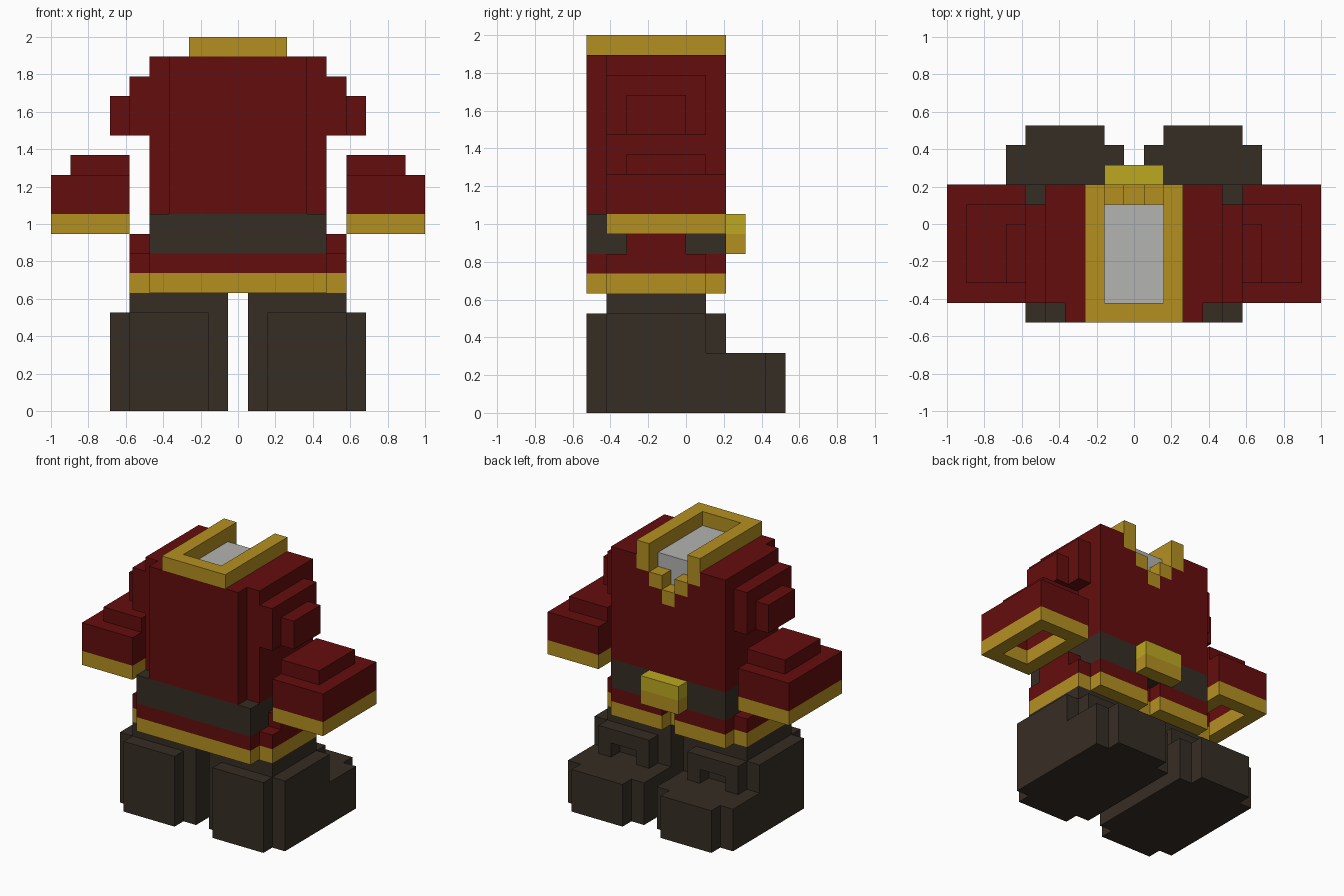
import bpy, bmesh, math
from mathutils import Vector

cube = bpy.data.objects.get("Cube")
if cube:
    bpy.data.objects.remove(cube, do_unlink=True)

U = 2 / 19  # size of one block


def srgb(r, g, b):
    lin = [c / 255 / 12.92 if c < 11 else ((c / 255 + 0.055) / 1.055) ** 2.4 for c in (r, g, b)]
    return (*lin, 1)


def material(name, rgb):
    m = bpy.data.materials.new(name)
    m.use_nodes = True
    m.diffuse_color = srgb(*rgb)
    bsdf = m.node_tree.nodes["Principled BSDF"]
    bsdf.inputs["Base Color"].default_value = srgb(*rgb)
    bsdf.inputs["Roughness"].default_value = 0.9
    return m


RED = material("deep red cloth", (101, 13, 13))
GOLD = material("gold trim", (180, 144, 33))
YELLOW = material("bright yellow metal", (188, 168, 33))
DARK = material("dark brown leather", (54, 45, 36))
GREY = material("light grey undershirt", (179, 179, 178))


def cells(boxes):
    """Unit cells covered by boxes (x0, x1, y0, y1, z0, z1), x edges on half units."""
    out = set()
    for x0, x1, y0, y1, z0, z1 in boxes:
        for i in range(math.floor(x0 + 0.5), math.floor(x1 + 0.5)):
            for j in range(y0, y1):
                for k in range(z0, z1):
                    out.add((i, j, k))
    return out


def block_part(name, mat, add, cut=(), side=1):
    """One clean blocky shell made of added boxes minus cut boxes; side -1 mirrors it."""
    filled = {(side * i, j, k) for i, j, k in cells(add) - cells(cut)}
    bm = bmesh.new()
    verts = {}

    def vert(p):
        key = tuple(round(c * 2) for c in p)
        if key not in verts:
            verts[key] = bm.verts.new(p * U)
        return verts[key]

    for cell in filled:
        mid = Vector(cell) + Vector((0, 0.5, 0.5))
        for axis in range(3):
            for sign in (-1, 1):
                near = list(cell)
                near[axis] += sign
                if tuple(near) in filled:
                    continue
                n, a, b = Vector(), Vector(), Vector()
                n[axis], a[(axis + 1) % 3], b[(axis + 2) % 3] = sign / 2, 0.5, sign / 2
                bm.faces.new([vert(mid + n + s * a + t * b)
                              for s, t in ((-1, -1), (1, -1), (1, 1), (-1, 1))])
    bmesh.ops.dissolve_limit(bm, angle_limit=0.01, verts=bm.verts[:], edges=bm.edges[:])
    mesh = bpy.data.meshes.new(name)
    bm.to_mesh(mesh)
    bm.free()
    mesh.materials.append(mat)
    obj = bpy.data.objects.new(name, mesh)
    bpy.context.collection.objects.link(obj)
    return obj


# Stepped neckline on the +y side, shared by the shirt, trim and undershirt
neck_trim = [(-2.5, -1.5, 1, 2, 17, 18), (1.5, 2.5, 1, 2, 17, 18),
             (-1.5, -0.5, 1, 2, 16, 17), (0.5, 1.5, 1, 2, 16, 17),
             (-0.5, 0.5, 1, 2, 15, 16)]
neck_gap = [(-1.5, 1.5, 1, 2, 17, 18), (-0.5, 0.5, 1, 2, 16, 17)]
undershirt = [(-1.5, 1.5, -4, 1, 15, 18)]

# Torso with stepped shoulders
block_part("shirt", RED,
           [(-4.5, 4.5, -4, 2, 10, 18), (-3.5, 3.5, -5, -4, 10, 18),
            (-5.5, 5.5, -4, 1, 14, 17), (-6.5, 6.5, -3, 0, 14, 16)],
           neck_trim + neck_gap + undershirt)
block_part("undershirt", GREY, undershirt)
block_part("collar", GOLD, [(-2.5, 2.5, -5, 2, 18, 19)] + neck_trim,
           [(-1.5, 1.5, -4, 2, 18, 19)])

# Belt and buckle
block_part("belt", DARK, [(-4.5, 4.5, -5, 2, 8, 10)])
block_part("buckle_top", YELLOW, [(-1.5, 1.5, 2, 3, 9, 10)])
block_part("buckle_bottom", GOLD, [(-1.5, 1.5, 2, 3, 8, 9)])

# Skirt of the shirt with a slit on the buckle side
slit = [(-0.5, 0.5, 1, 2, 6, 8)]
block_part("skirt", RED,
           [(-4.5, 4.5, -5, 2, 7, 8), (-5.5, 5.5, -4, 1, 7, 8), (-5.5, 5.5, -3, 0, 8, 9)],
           slit + [(-4.5, 4.5, -5, 2, 8, 9)])
block_part("skirt_hem", GOLD, [(-4.5, 4.5, -5, 2, 6, 7), (-5.5, 5.5, -4, 1, 6, 7)], slit)

for label, side in (("left", 1), ("right", -1)):
    # Hollow sleeve with a gold cuff
    hollow = [(6.5, 8.5, -3, 1, 9, 12)]
    block_part(label + "_sleeve", RED,
               [(5.5, 9.5, -4, 2, 10, 12), (5.5, 8.5, -3, 1, 12, 13)], hollow, side)
    block_part(label + "_cuff", GOLD, [(5.5, 9.5, -4, 2, 9, 10)], hollow, side)

    # Trouser leg and chunky boot with stepped corners
    block_part(label + "_trouser_leg", DARK, [(0.5, 5.5, -4, 1, 5, 6)], (), side)
    block_part(label + "_boot", DARK,
               [(0.5, 6.5, -4, 1, 0, 5), (1.5, 5.5, -5, -4, 0, 5),
                (1.5, 5.5, 1, 2, 3, 5), (0.5, 6.5, 1, 4, 0, 3),
                (1.5, 5.5, 4, 5, 0, 3)],
               [(2.5, 4.5, 1, 2, 3, 4)], side)
